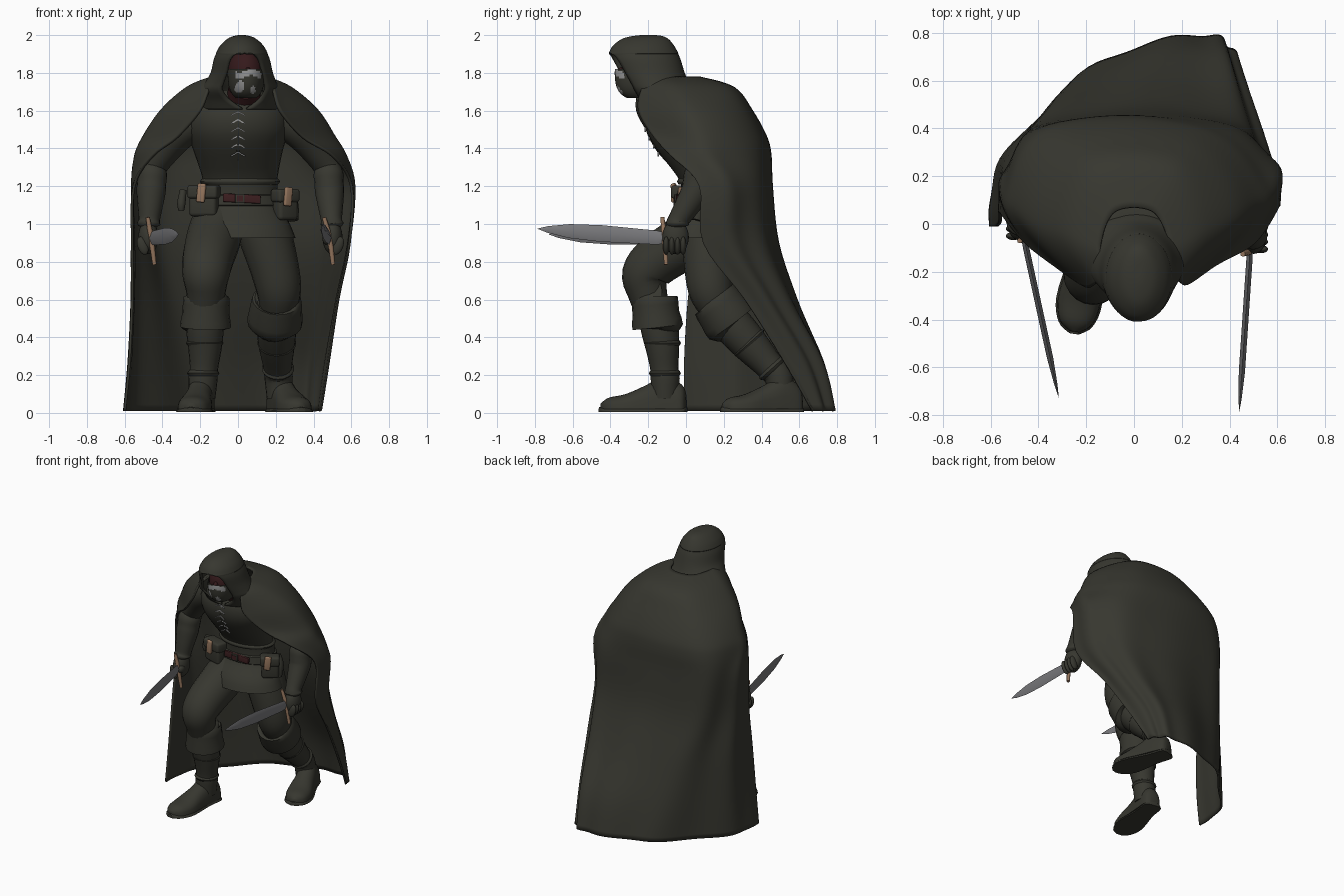
import bpy, bmesh, math
from mathutils import Vector as V, Matrix


def mat(name, r, g, b):
    m = bpy.data.materials.new(name)
    m.diffuse_color = (r, g, b, 1)
    return m


CLOTH = mat("dark olive cloth", 0.038, 0.038, 0.029)
STEEL = mat("blade steel", 0.19, 0.19, 0.2)
TAN = mat("tan hilt", 0.3, 0.18, 0.11)
SKIN = mat("dark red skin", 0.035, 0.01, 0.011)
BELT = mat("dark red leather", 0.045, 0.013, 0.014)
GREY = mat("pale grey trim", 0.3, 0.3, 0.3)


def finish(name, bm, *mats):
    bmesh.ops.recalc_face_normals(bm, faces=bm.faces)
    me = bpy.data.meshes.new(name)
    bm.to_mesh(me)
    bm.free()
    for m in mats:
        me.materials.append(m)
    ob = bpy.data.objects.new(name, me)
    bpy.context.collection.objects.link(ob)
    return ob


def spline(pts, n):
    """Catmull-Rom through points of any dimension, n steps per span."""
    out = []
    for i in range(len(pts) - 1):
        a, b, c, d = (pts[max(0, min(len(pts) - 1, i + k))] for k in (-1, 0, 1, 2))
        for j in range(n):
            t = j / n
            out.append(tuple(0.5 * (2 * q + (r - p) * t + (2 * p - 5 * q + 4 * r - s) * t * t
                                    + (3 * q - p - 3 * r + s) * t ** 3)
                             for p, q, r, s in zip(a, b, c, d)))
    return out + [tuple(pts[-1])]


def loft(name, rings, m, closed=True):
    bm = bmesh.new()
    vs = [[bm.verts.new(p) for p in r] for r in rings]
    n = len(rings[0])
    for a, b in zip(vs, vs[1:]):
        for i in range(n if closed else n - 1):
            j = (i + 1) % n
            bm.faces.new((a[i], a[j], b[j], b[i]))
    if closed:
        bm.faces.new(vs[0])
        bm.faces.new(vs[-1])
    bmesh.ops.remove_doubles(bm, verts=bm.verts, dist=0.0004)
    return finish(name, bm, m)


def tube(name, pts, m=CLOTH, steps=4, sides=20):
    p = spline(pts, steps)
    rings = []
    for i, q in enumerate(p):
        t = (V(p[min(i + 1, len(p) - 1)][:3]) - V(p[max(i - 1, 0)][:3])).normalized()
        ref = V((1, 0, 0)) if abs(t.x) < 0.9 else V((0, 0, 1))
        v = t.cross(ref).normalized()
        u = v.cross(t)
        rings.append([V(q[:3]) + q[3] * (u * math.cos(k * math.tau / sides) + v * math.sin(k * math.tau / sides))
                      for k in range(sides)])
    return loft(name, rings, m)


def ball(name, c, r, m=CLOTH, rot=(0, 0, 0)):
    bm = bmesh.new()
    bmesh.ops.create_uvsphere(bm, u_segments=24, v_segments=16, radius=1)
    ob = finish(name, bm, m)
    ob.location, ob.scale, ob.rotation_euler = c, r, rot


def box(name, c, size, m=CLOTH, rot=(0, 0, 0), bevel=0.0):
    bm = bmesh.new()
    bmesh.ops.create_cube(bm, size=1, matrix=Matrix.Diagonal((*size, 1)))
    if bevel:
        bmesh.ops.bevel(bm, geom=bm.edges[:], offset=bevel, segments=3, affect='EDGES', profile=0.5)
    ob = finish(name, bm, m)
    ob.location, ob.rotation_euler = c, rot


def ellipses(name, levels, m, steps=3, sides=32):
    rings = [[(cx + rx * math.cos(k * math.tau / sides), cy + ry * math.sin(k * math.tau / sides), z)
              for k in range(sides)] for z, cx, cy, rx, ry in spline(levels, steps)]
    return loft(name, rings, m)


def sheet(name, rows, thick):
    sol = loft(name, rows, CLOTH, closed=False).modifiers.new("thickness", 'SOLIDIFY')
    sol.thickness, sol.offset = thick, 0


# cloak: z, then six x,y points from left front edge round the back to the right front edge
cloak = [
    (1.775, -.10, -.18, -.14, -.10, -.08, .05, .08, .05, .15, -.10, .12, -.18),
    (1.72, -.15, -.24, -.27, -.04, -.16, .22, .16, .22, .28, -.03, .18, -.23),
    (1.60, -.20, -.26, -.405, .00, -.25, .31, .22, .31, .42, .03, .22, -.25),
    (1.46, -.32, -.18, -.50, .08, -.32, .385, .25, .385, .51, .10, .34, -.17),
    (1.36, -.45, -.08, -.54, .12, -.35, .41, .28, .41, .56, .15, .50, -.08),
    (1.20, -.55, .04, -.545, .20, -.35, .42, .30, .43, .59, .25, .60, .07),
    (0.90, -.56, .05, -.53, .22, -.32, .45, .32, .46, .56, .28, .59, .09),
    (0.60, -.56, .01, -.53, .26, -.25, .53, .30, .57, .50, .45, .53, .31),
    (0.27, -.575, -.01, -.54, .27, -.20, .61, .28, .73, .43, .65, .48, .52),
    (0.01, -.60, -.01, -.55, .27, -.15, .67, .27, .79, .40, .74, .44, .67)]
rows = []
for lv in spline(cloak, 5):
    z, row = lv[0], spline([lv[i:i + 2] for i in range(1, 13, 2)], 12)
    amp = 0.011 * max(0, min(1, (1.6 - z) / 0.9))
    out = []
    for i, (x, y) in enumerate(row):
        s = i / (len(row) - 1)
        d = V((x, y - 0.1)).normalized() * (amp * math.sin(math.pi * s) ** 0.5 * (math.sin(s * 38 + z) - 0.3)
                                            if 0 < s < 1 else 0)
        out.append((x + d.x, y + d.y, z))
    rows.append(out)
sheet("cloak", rows, 0.014)

# hood: z, centre x, centre y, radius x, radius y, half opening angle
hood = [(1.992, .02, -.20, 0, 0, 0), (1.99, .02, -.20, .03, .06, 0), (1.975, .02, -.215, .07, .115, 0),
        (1.94, .02, -.225, .108, .155, 0), (1.905, .02, -.225, .128, .175, 0), (1.897, .02, -.225, .13, .177, 22),
        (1.865, .02, -.215, .142, .18, 33), (1.80, .02, -.19, .157, .175, 37), (1.75, .015, -.165, .18, .17, 37),
        (1.71, .01, -.14, .20, .17, 35), (1.66, .01, -.10, .20, .16, 24), (1.61, .01, -.06, .20, .165, 3)]
rows = []
for z, cx, cy, rx, ry, a in spline(hood, 4):
    a = math.radians(max(a, 0))
    th = [a + 0.12 + k / 40 * (math.tau - 2 * a) for k in range(41)]
    rows.append([(cx + rx * math.sin(t), cy - ry * math.cos(t), z) for t in th])
sheet("hood", rows, 0.016)

# head, neck and patterned mask
ball("head", (.04, -.23, 1.80), (.095, .115, .13), SKIN, (0, 0, 0.12))
ball("nose", (.053, -.34, 1.80), (.017, .025, .03), SKIN)
tube("neck", [(.02, -.03, 1.58, .1), (.035, -.16, 1.72, .085)], SKIN)
bm = bmesh.new()
bmesh.ops.create_uvsphere(bm, u_segments=64, v_segments=48, radius=1)
bmesh.ops.delete(bm, geom=[v for v in bm.verts if v.co.z > 0.15 or v.co.y > 0.35 or v.co.z < -0.9], context='VERTS')
for f in bm.faces:
    c = f.calc_center_median()
    if c.y < -0.2 and (-.15 < c.z - .06 * math.sin(c.x * 5 + 1) < .08 and -.7 < c.x < .7
                       or (c.x + .45) ** 2 + (c.z + .5) ** 2 < .05 or (c.x - .2) ** 2 + (c.z + .6) ** 2 < .02):
        f.material_index = 1
for v in bm.verts:
    if v.co.z < 0:
        v.co.xy *= 1 + .3 * v.co.z ** 2
ob = finish("mask", bm, CLOTH, GREY)
ob.location, ob.scale, ob.rotation_euler = (.043, -.235, 1.80), (.097, .143, .148), (0, 0, 0.12)

# tunic with flared skirt and belt
ellipses("tunic", [(.925, .03, .06, .275, .2), (1.0, .02, .07, .255, .18), (1.1, .01, .11, .21, .14),
                   (1.18, .01, .11, .2, .135), (1.25, .01, .09, .2, .135), (1.4, 0, .03, .24, .19),
                   (1.5, 0, 0, .27, .21), (1.6, 0, 0, .26, .21), (1.68, .01, -.01, .17, .15),
                   (1.71, .02, -.02, .1, .1)], CLOTH)
ellipses("corset_edge", [(1.21, .01, .1, .2, .14), (1.225, .01, .1, .213, .147), (1.24, .01, .1, .2, .14)], CLOTH)
ellipses("belt", [(1.095, .01, .11, .217, .147), (1.10, .01, .11, .222, .152), (1.15, .01, .11, .215, .147),
                  (1.155, .01, .11, .205, .14)], CLOTH, 1)
box("belt_strap", (.02, -.042, 1.135), (.2, .02, .045), BELT, (0, .05, 0), .005)
box("belt_buckle", (.01, -.054, 1.135), (.05, .012, .05), CLOTH, bevel=.004)
box("belt_buckle_centre", (.01, -.059, 1.135), (.032, .008, .03), BELT)

# chest laces
for k in range(6):
    z = 1.37 + .043 * k
    y = -.142 - .07 * min(1, k / 3)
    for s in (-1, 1):
        box("lace", (s * .018, y - .005, z), (.042, .008, .007), GREY, (0, s * .5, 0))
tube("chest_seam", [(0, -.105, 1.34, .008), (0, -.155, 1.4, .008), (0, -.205, 1.5, .008), (0, -.205, 1.6, .008)], sides=8)

# belt pouches with tan knife hilts
for x, y, z, w, yaw in ((-.18, -.01, 1.12, .15, -.3), (.25, .03, 1.1, .12, .6)):
    box("pouch", (x, y, z), (w, .08, .16), CLOTH, (0, 0, yaw), .02)
    box("pouch_flap", (x, y - .006, z + .05), (w + .015, .09, .07), CLOTH, (0, 0, yaw), .015)
    box("knife_hilt", (x - .015 + .03 * (x > 0), y - .055, z + .045), (.045, .022, .1), TAN, (0, .1, yaw), .008)
tube("side_bottle", [(-.3, .04, 1.07, .015), (-.3, .04, 1.11, .022), (-.29, .05, 1.18, .018)])
tube("side_strap", [(.29, .06, 1.02, .03), (.28, .08, 1.1, .04), (.26, .09, 1.17, .03)])

# arms, bracers, gloves and daggers for each side
for s, dx, dy, tip in ((-1, 0, 0, (-.315, -.725, .945)), (1, .025, -.055, (.44, -.785, .975))):
    X = lambda x: s * (x + dx)
    tube("sleeve", [(X(.2), .0, 1.56, .10), (X(.3), .02, 1.50, .10), (X(.39), .06, 1.39, .082),
                    (X(.45), .09, 1.3, .075), (X(.455), .07, 1.2, .07)])
    tube("bracer", [(X(.455), .085, 1.29, .07), (X(.455), .07, 1.26, .08), (X(.457), .06, 1.22, .077),
                    (X(.46), .05, 1.17, .077), (X(.465), .03 + dy * .5, 1.09, .066),
                    (X(.47), .015 + dy, 1.02, .056), (X(.472), .01 + dy, 1.0, .062), (X(.472), .01 + dy, .985, .045)])
    hy = 0 + dy
    ball("glove", (X(.475), hy, .93), (.053, .07, .09))
    for k in range(4):
        ball("finger", (X(.505), hy - .05 + .03 * k, .885), (.027, .017, .05), CLOTH, (0, s * .35, 0))
    ball("thumb", (X(.445), hy - .04, .92), (.022, .035, .03))
    a = V((X(.46), hy - .06, .925))
    d = V(tip) - a
    tube("grip", [(*(a - d * .16), .02), (*a, .018)], TAN, 1, 12)
    tube("cross_guard", [(a.x - (.018 if s < 0 else .03), a.y - .01, a.z + .11, .011), (*a, .014),
                         (a.x + .018, a.y + .01, a.z - .14, .011)], TAN, 3, 10)
    side = d.cross(V((0, 0, 1))).normalized()
    up = side.cross(d).normalized()
    rings = []
    for t, h in ((0, .03), (.06, .037), (.5, .044), (.75, .037), (.92, .018), (1, .001)):
        c = a + d * t
        w = .013 * min(1, h / .035)
        rings.append([c + up * h, c + side * w, c - up * h, c - side * w])
    loft("blade", rings, STEEL)


def boot(heel, toe):
    """Foot lofted from heel to toe with a flat sole."""
    h, d = V((*heel, 0)), V((*toe, 0)) - V((*heel, 0))
    n = V((-d.y, d.x, 0)).normalized()
    for name, prof, z0 in (("foot", ((0, .03, .1), (.05, .06, .15), (.25, .07, .2), (.45, .077, .15),
                                     (.7, .09, .1), (.9, .07, .08), (.99, .02, .05)), .02),
                           ("sole", ((-.01, .03, .03), (.04, .065, .032), (.3, .07, .032), (.7, .097, .032),
                                     (.92, .072, .032), (1.01, .02, .03)), .004)):
        rings = []
        for t, w, z in spline(prof, 4):
            rings.append([h + d * t + n * w * math.cos(k * math.tau / 24)
                          + V((0, 0, z0 + (z - z0) * max(0, math.sin(k * math.tau / 24)) ** .7)) for k in range(24)])
        loft(name, rings, CLOTH)


# forward leg
tube("front_thigh", [(-.1, .11, 1.02, .14), (-.13, .01, .92, .145), (-.16, -.15, .81, .135), (-.17, -.215, .73, .125),
                     (-.17, -.205, .64, .105), (-.175, -.17, .52, .09)])
tube("front_boot", [(-.175, -.16, .58, .1), (-.175, -.14, .45, .1), (-.175, -.125, .35, .09), (-.18, -.115, .24, .075),
                    (-.185, -.11, .18, .077), (-.19, -.11, .08, .07)])
tube("front_cuff", [(-.168, -.165, .62, .105), (-.168, -.165, .61, .122), (-.17, -.16, .53, .124),
                    (-.172, -.15, .455, .135), (-.172, -.15, .44, .1)], steps=2)
boot((-.18, .0), (-.25, -.455))

# trailing leg
tube("rear_thigh", [(.12, .12, 1.02, .14), (.15, .12, .92, .14), (.19, .12, .78, .13), (.215, .13, .66, .12),
                    (.215, .16, .58, .105), (.21, .21, .5, .09)])
tube("rear_boot", [(.21, .17, .55, .1), (.205, .26, .45, .105), (.205, .35, .35, .095), (.21, .44, .25, .077),
                   (.215, .49, .19, .075), (.22, .5, .08, .068)])
tube("rear_cuff", [(.205, .14, .61, .105), (.205, .15, .6, .13), (.2, .195, .54, .14), (.195, .24, .475, .145),
                   (.195, .25, .465, .1)], steps=2)
boot((.2, .61), (.335, .19))

# boot straps around both shins
for x, y, z, r, ty in ((-.176, -.125, .37, .096, 0), (-.184, -.112, .21, .082, 0),
                       (.205, .335, .37, .1, .9), (.212, .455, .235, .083, .9)):
    t = V((0, ty, -1)).normalized() * .016
    c = V((x, y, z))
    tube("boot_strap", [(*(c - t), r - .008), (*c, r + .003), (*(c + t), r - .008)], steps=2)

for ob in bpy.data.objects:
    ob.select_set(True)
bpy.context.view_layer.objects.active = bpy.data.objects["cloak"]
bpy.ops.object.shade_smooth_by_angle(angle=math.radians(45))
